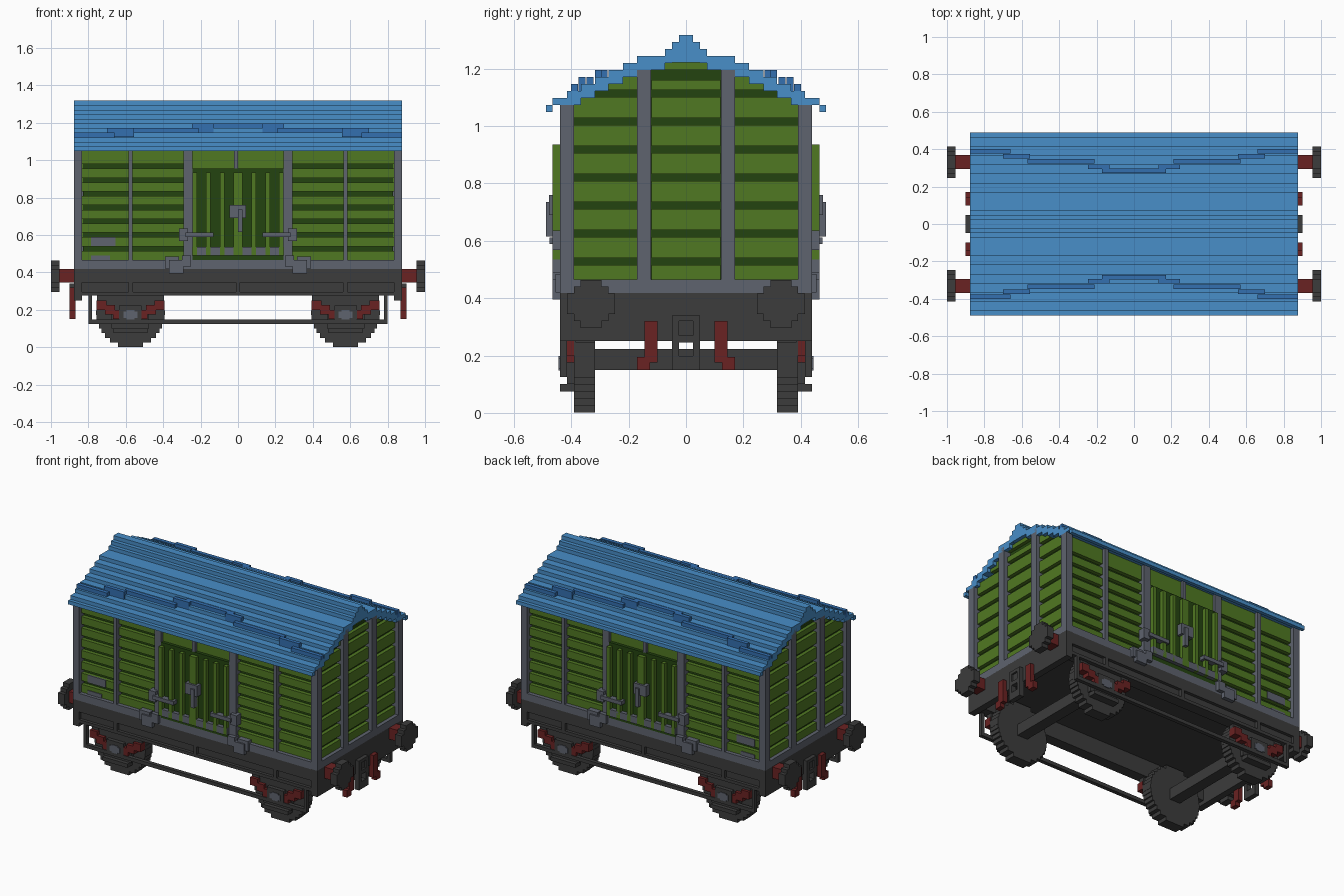
import bpy, bmesh, math

if "Cube" in bpy.data.objects:
    bpy.data.objects.remove(bpy.data.objects["Cube"])

V = 0.0244  # size of one building block


def material(name, rgb):
    lin = [((c / 255 + 0.055) / 1.055) ** 2.4 if c > 10 else c / 3294 for c in rgb] + [1]
    m = bpy.data.materials.new(name)
    m.use_nodes = True
    m.diffuse_color = lin
    m.node_tree.nodes["Principled BSDF"].inputs["Base Color"].default_value = lin
    return m


BLUE = material("roof blue", (72, 142, 200))
DEEP = material("strip blue", (52, 112, 176))
GREEN = material("plank green", (80, 120, 34))
SHADE = material("groove green", (36, 68, 16))
GREY = material("frame grey", (94, 99, 110))
DARK = material("chassis charcoal", (60, 60, 60))
RED = material("rust red", (106, 34, 34))


def boxes(name, mat, items, mx=False, my=False):
    """One object of boxes (x0, x1, y0, y1, z0, z1), optionally mirrored in x and y."""
    bm = bmesh.new()
    for sx in ((1, -1) if mx else (1,)):
        for sy in ((1, -1) if my else (1,)):
            for x0, x1, y0, y1, z0, z1 in items:
                geo = bmesh.ops.create_cube(bm, size=1)
                for v in geo["verts"]:
                    v.co = (sx * ((x0 + x1) / 2 + v.co.x * (x1 - x0)),
                            sy * ((y0 + y1) / 2 + v.co.y * (y1 - y0)),
                            (z0 + z1) / 2 + v.co.z * (z1 - z0))
    bmesh.ops.recalc_face_normals(bm, faces=bm.faces)
    me = bpy.data.meshes.new(name)
    bm.to_mesh(me)
    bm.free()
    me.materials.append(mat)
    ob = bpy.data.objects.new(name, me)
    bpy.context.collection.objects.link(ob)
    return ob


# Roof: stepped courses as (outer y, top z)
STEPS = [(.024, 1.318), (.049, 1.293), (.073, 1.269), (.17, 1.245), (.22, 1.22), (.27, 1.196),
         (.317, 1.171), (.366, 1.147), (.415, 1.122), (.465, 1.098), (.488, 1.074)]
courses, inner = [], 0
for y, top in STEPS:
    low = min(1.222, top - (2 * V if y < .45 else V))
    courses.append((inner, y, low, top))
    inner = y
boxes("roof", BLUE, [(-.877, .877, a, b, lo, hi) for a, b, lo, hi in courses], my=True)


def roof_top(y):
    return next(t for o, t in STEPS if y <= o)


# Raised rain strips stepping down the roof from the middle to the ends
strip = [(0, .17, .285), (.13, .245, .305), (.21, .57, .335), (.555, .70, .362), (.66, .877, .388)]
boxes("rain_strip", DEEP, [(a, b, y - V / 2, y + V / 2, roof_top(y) - V, roof_top(y) + V)
                           for a, b, y in strip], mx=True, my=True)

# Body core, visible in the grooves between planks
boxes("body_core", SHADE, [(-.83, .83, a, min(b, .39), .44, lo) for a, b, lo, hi in courses if a < .39],
      my=True)


def planks(z0, groove0, period, top):
    """Height ranges of the planks lying between grooves one block tall."""
    rows, z = [], z0
    while groove0 < top:
        rows.append((z, groove0))
        z, groove0 = groove0 + V, groove0 + period
    return rows + [(z, top)]


# End planks, trimmed to the roof courses
end = planks(.465, .515, .0976, 1.16)
rows = [(.83, .853, 0, .12, a, b) for a, b in end] + [(.83, .853, 0, .12, 1.196, 1.222)]
for a, b, lo, hi in courses:
    for z0, z1 in planks(.465, .515, .0976, 1.25):
        y0, y1 = max(a, .17), min(b, .39)
        if y1 > y0 and min(z1, lo) > z0:
            rows.append((.83, .853, y0, y1, z0, min(z1, lo)))
boxes("end_planks", GREEN, rows, mx=True, my=True)

# Side planks
side = planks(.465, .515, .0732, 1.0) 
side[-1] = (side[-1][0], 1.085)
boxes("side_planks", GREEN, [(.285, .84, .39, .415, a, b) for a, b in side], mx=True, my=True)

# Frame posts and bottom rail
boxes("corner_posts", GREY, [(.833, .877, .39, .44, .42, 1.08)], mx=True, my=True)
boxes("end_posts", GREY, [(.83, .877, .122, .17, .42, 1.222)], mx=True, my=True)
boxes("side_posts", GREY, [(.563, .586, .39, .44, .46, 1.09), (.243, .292, .39, .44, .46, 1.09)],
      mx=True, my=True)
boxes("bottom_rail", GREY, [(-.877, .877, -.44, .44, .418, .465)])

# Doors: dark backing, vertical slats, lintel, sill and fittings
boxes("door_backing", SHADE, [(-.243, .243, .38, .44, .465, .955)], my=True)
slats = [(0, V)] + [(x, x + V) for x in (.073, .147, .22)]
boxes("door_slats", GREEN, [(a, b, .43, .465, .49, .935) for a, b in slats], mx=True, my=True)
boxes("door_lintel", GREEN, [(-.243, .243, .38, .42, .955, 1.09)], my=True)
boxes("lintel_post", GREY, [(-.022, 0, .40, .44, .94, 1.09)], my=True)
boxes("door_sill_bar", GREY, [(-.245, .245, .43, .465, .49, .535)], my=True)
boxes("door_hinges", GREY, [(.268, .315, .42, .465, .567, .635), (.13, .28, .44, .475, .588, .612)],
      mx=True, my=True)
boxes("door_latch", GREY, [(-.046, .042, .44, .478, .69, .76), (0, V, .44, .488, .615, .735)], my=True)
boxes("hinge_brackets", GREY, [(.292, .368, .42, .465, .395, .465), (.25, .30, .42, .465, .43, .49),
                               (.315, .39, .42, .455, .42, .485)], mx=True, my=True)
boxes("label_plates", GREY, [(-.785, -.655, .412, .42, .54, .59), (-.785, -.685, .412, .42, .465, .49)],
      my=True)

# Chassis: floor, side beams with inset panels, end beams
boxes("floor", DARK, [(-.86, .86, -.43, .43, .385, .42)])
boxes("side_beams", DARK, [(-.877, .877, .37, .42, .275, .418), (-.877, .877, .42, .44, .345, .418),
                           (-.877, .877, .42, .44, .275, .295)], my=True)
boxes("side_beam_ribs", DARK, [(x - .012, x + .012, .41, .44, .28, .36)
                               for x in (-.573, 0, .573)], my=True)
boxes("end_beams", DARK, [(.833, .877, -.44, .44, .25, .42)], mx=True)


def disc_rows(r, n):
    """Half widths and heights of the n stacked rows of a stepped disc."""
    h = 2 * r / n
    return [(math.sqrt(r * r - (-r + (i + .5) * h) ** 2), -r + i * h, -r + (i + 1) * h) for i in range(n)]


# Wheels and axles
AX, AZ = .575, .185
boxes("wheels", DARK, [(AX - w, AX + w, .317, .39, AZ + a, AZ + b) for w, a, b in disc_rows(.184, 15)],
      mx=True, my=True)
boxes("axles", DARK, [(AX - .037, AX + .037, -.33, .33, .15, .222)], mx=True)

# Axle guards, springs and axle boxes
boxes("axle_guards", DARK, [(AX - .13, AX + .13, .385, .415, .2, .285), (AX - .10, AX + .10, .385, .415, .1, .2),
                            (AX - .06, AX + .06, .385, .44, .125, .222), (AX - .09, AX + .09, .39, .44, .075, .1),
                            (AX - .18, AX - .13, .385, .42, .225, .28), (AX + .13, AX + .18, .385, .42, .225, .28)],
      mx=True, my=True)
springs = [(AX + s * d - .027, AX + s * d + .027, .39, .438, z, z + .05)
           for s in (-1, 1) for d, z in ((.155, .2), (.11, .175), (.065, .15))]
boxes("leaf_springs", RED, springs, mx=True, my=True)
boxes("axle_boxes", GREY, [(AX - .037, AX + .037, .41, .444, .155, .19),
                           (AX - .022, AX + .022, .41, .444, .147, .198)], mx=True, my=True)

# Brake rod along each side
boxes("brake_rods", DARK, [(-.80, .80, .415, .44, .125, .148), (-.80, -.78, .415, .44, .125, .285),
                           (.78, .80, .415, .44, .125, .285)], my=True)

# Buffers
boxes("buffer_shanks", RED, [(.87, .96, .295, .368, .345, .418)], mx=True, my=True)
BY, BZ = .331, .38
heads = [(.955, 1.0, BY - w, BY + w, BZ - h, BZ + h)
         for w, h in ((.084, .036), (.06, .06), (.036, .084))]
boxes("buffer_heads", DARK, heads, mx=True, my=True)

# Coupling link and hoses on each end
boxes("coupling_link", DARK, [(.87, .902, .024, .048, .15, .34), (.87, .902, 0, .024, .32, .34),
                              (.87, .89, 0, .024, .25, .32), (.87, .902, 0, .024, .245, .27),
                              (.87, .902, 0, .024, .15, .198)], mx=True, my=True)
boxes("brake_hoses", RED, [(.87, .902, .1, .145, .175, .32), (.87, .902, .125, .17, .15, .195)],
      mx=True, my=True)
